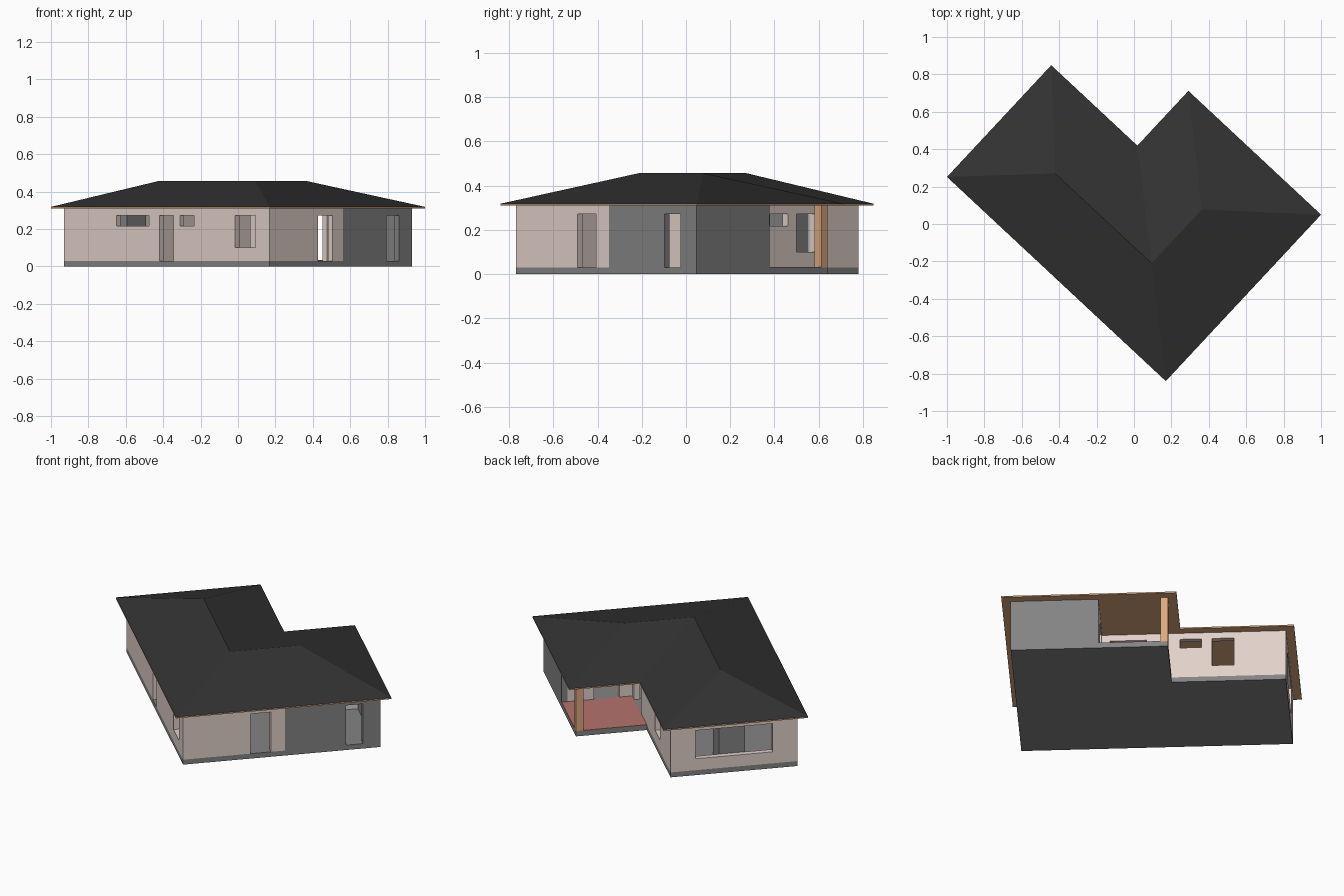
import bpy, bmesh, math
from mathutils import Matrix, Vector

if "Cube" in bpy.data.objects:
    bpy.data.objects.remove(bpy.data.objects["Cube"])

# House is laid out on its own axes (u, v) from the front roof corner, then turned
FRAME = Matrix.Translation((0.17, -0.84, 0)) @ Matrix.Rotation(math.atan2(0.731, 0.682), 4, 'Z')


def material(name, r, g, b):
    m = bpy.data.materials.new(name)
    m.diffuse_color = (r, g, b, 1)
    m.use_nodes = True
    m.node_tree.nodes["Principled BSDF"].inputs["Base Color"].default_value = m.diffuse_color
    return m


PINK = material("pale_plaster", 0.76, 0.64, 0.59)
GREY = material("grey_plaster", 0.23, 0.23, 0.235)
WOOD = material("warm_wood", 0.72, 0.40, 0.21)
ROOF = material("charcoal_roof", 0.032, 0.032, 0.032)
TILE = material("terracotta_floor", 0.46, 0.17, 0.15)

LOW, TOP, T = 0.03, 0.312, 0.033     # floor level, wall top, wall thickness
U0, U1, U2 = 0.05, 0.767, 1.167      # wall lines across
V0, VP, V1, V2 = 0.05, 0.535, 0.92, 1.553


def finish(name, bm, mat):
    bmesh.ops.recalc_face_normals(bm, faces=bm.faces[:])
    me = bpy.data.meshes.new(name)
    bm.to_mesh(me)
    bm.free()
    me.materials.append(mat)
    me.transform(FRAME)
    ob = bpy.data.objects.new(name, me)
    bpy.context.collection.objects.link(ob)
    return ob


def prism(name, outline, z0, z1, mat):
    bm = bmesh.new()
    lo = [bm.verts.new((u, v, z0)) for u, v in outline]
    hi = [bm.verts.new((u, v, z1)) for u, v in outline]
    bm.faces.new(lo[::-1])
    bm.faces.new(hi)
    n = len(lo)
    for i in range(n):
        j = (i + 1) % n
        bm.faces.new((lo[i], lo[j], hi[j], hi[i]))
    return finish(name, bm, mat)


def box(name, u0, u1, v0, v1, z0, z1, mat):
    return prism(name, [(u0, v0), (u1, v0), (u1, v1), (u0, v1)], z0, z1, mat)


def wall(name, axis, line, a, b, inward, holes, mat):
    """Wall running along axis at a fixed line; holes are (start, end, z0, z1)."""
    bm = bmesh.new()
    ss = sorted({a, b, *[h[0] for h in holes], *[h[1] for h in holes]})
    zs = sorted({LOW, TOP, *[h[2] for h in holes], *[h[3] for h in holes]})
    verts = {}

    def vert(s, z):
        if (s, z) not in verts:
            verts[s, z] = bm.verts.new((s, line, z) if axis == 'u' else (line, s, z))
        return verts[s, z]

    for s0, s1 in zip(ss, ss[1:]):
        for z0, z1 in zip(zs, zs[1:]):
            s, z = (s0 + s1) / 2, (z0 + z1) / 2
            if any(h[0] < s < h[1] and h[2] < z < h[3] for h in holes):
                continue
            bm.faces.new((vert(s0, z0), vert(s1, z0), vert(s1, z1), vert(s0, z1)))
    ext = bmesh.ops.extrude_face_region(bm, geom=bm.faces[:], use_keep_orig=True)
    move = Vector((0, inward * T, 0)) if axis == 'u' else Vector((inward * T, 0, 0))
    bmesh.ops.translate(bm, vec=move,
                        verts=[g for g in ext['geom'] if isinstance(g, bmesh.types.BMVert)])
    return finish(name, bm, mat)


# Base slab and porch floor
prism("base_slab", [(U0, V0), (U2, V0), (U2, V1), (U1, V1), (U1, V2), (U0, V2)], 0, LOW, GREY)
box("porch_floor", U1, U2, VP, V1, LOW, LOW + 0.003, TILE)

# Outside walls with open windows and doors
HIGH, MID, DOOR = (0.217, 0.272), (0.1, 0.272), (LOW, 0.272)
wall("long_wall", 'v', U0, V0, V2, 1,
     [(0.15, 0.30, *MID), (0.601, 0.704, *HIGH), (0.752, 0.854, *DOOR), (0.93, 1.169, *HIGH)], PINK)
wall("entrance_wall_pale", 'u', V0, U0 + T, 0.627, 1, [(0.432, 0.546, *DOOR)], PINK)
wall("entrance_wall_grey", 'u', V0, 0.627, U2, 1, [(0.97, 1.067, *DOOR)], GREY)
wall("side_wall_grey", 'v', U2, V0 + T, VP, -1, [], GREY)
wall("porch_end_wall", 'u', VP, U1, U2 - T, -1, [(0.84, 0.985, *DOOR)], PINK)
wall("porch_inner_wall", 'v', U1, VP, V1, -1, [(0.58, 0.78, *DOOR)], PINK)
wall("wing_side_wall", 'v', U1, V1, V2, -1,
     [(0.967, 1.085, *HIGH), (1.143, 1.265, *MID)], PINK)
wall("wing_end_wall", 'u', V2, U0 + T, U1 - T, -1, [(0.19, 0.627, *MID)], PINK)

# Inside: grey block behind the end window, partitions
box("grey_block", 0.34, 0.487, 1.36, V2 - T, LOW, TOP, GREY)
box("partition_rear", U0 + T, U1 - T, 0.885, 0.905, LOW, TOP, PINK)
box("partition_front", U0 + T, 0.45, 0.56, 0.58, LOW, TOP, PINK)

# Porch post
box("porch_post", U2 - 0.042, U2, V1 - 0.042, V1, LOW, TOP, WOOD)

# Eaves board (fascia and soffit)
EAVES = [(0, 0), (1.217, 0), (1.217, 0.97), (0.817, 0.97), (0.817, 1.6), (0, 1.6)]
prism("eaves_board", EAVES, 0.31, 0.318, WOOD)

# Hipped roof
bm = bmesh.new()
F, E, D, C, B, A = [bm.verts.new((u, v, 0.318)) for u, v in EAVES]
P, Q, R = [bm.verts.new((u, v, 0.457)) for u, v in ((0.4085, 1.19), (0.4085, 0.485), (0.802, 0.485))]
for f in ((F, Q, P, A), (A, P, B), (B, P, Q, C), (C, Q, R, D), (D, R, E), (E, R, Q, F),
          (A, B, C, D, E, F)):
    bm.faces.new(f)
finish("hipped_roof", bm, ROOF)
